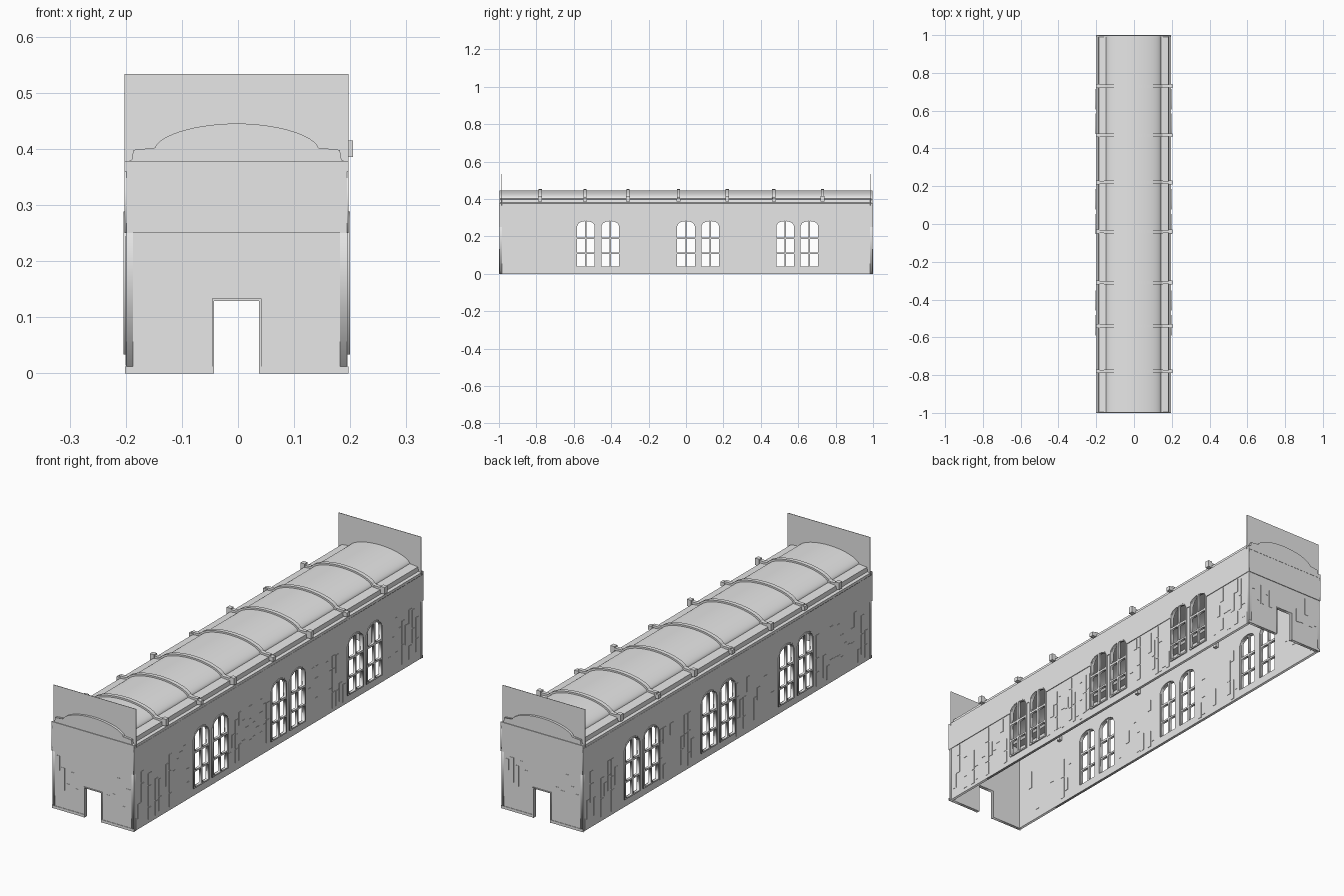
import bpy, bmesh, math, random
from mathutils import Matrix, Vector

random.seed(4)
cube = bpy.data.objects.get("Cube")
if cube:
    bpy.data.objects.remove(cube, do_unlink=True)

grey = bpy.data.materials.new("stone_grey")
grey.use_nodes = True
grey.diffuse_color = (0.8, 0.8, 0.8, 1)
grey.node_tree.nodes["Principled BSDF"].inputs["Base Color"].default_value = (0.8, 0.8, 0.8, 1)

CX = -0.0025          # centre line of the hall
HW = 0.1995           # half width
PAIRS = (-0.47, 0.065, 0.595)
WINDOWS = [p + s * 0.065 for p in PAIRS for s in (-1, 1)]
RIBS = (-0.78, -0.54, -0.31, -0.04, 0.22, 0.47, 0.73)

# Map flat (u, v) outlines on to the long sides and on to the ends
SIDE = Matrix(((0, 0, 1, 0), (1, 0, 0, 0), (0, 1, 0, 0), (0, 0, 0, 1)))
END = Matrix.Rotation(math.pi / 2, 4, 'X')


def add(name, mesh):
    ob = bpy.data.objects.new(name, mesh)
    bpy.context.scene.collection.objects.link(ob)
    mesh.materials.clear()
    mesh.materials.append(grey)
    return ob


def panel(name, loops, basis, offset, thick):
    """Flat plate with holes: the first loop is the edge, the others are openings."""
    cu = bpy.data.curves.new(name, 'CURVE')
    cu.dimensions, cu.fill_mode, cu.extrude = '2D', 'BOTH', thick / 2
    for pts in loops:
        sp = cu.splines.new('POLY')
        sp.points.add(len(pts) - 1)
        for p, (u, v) in zip(sp.points, pts):
            p.co = (u, v, 0, 1)
        sp.use_cyclic_u = True
    tmp = bpy.data.objects.new(name + "_outline", cu)
    bpy.context.scene.collection.objects.link(tmp)
    dg = bpy.context.evaluated_depsgraph_get()
    mesh = bpy.data.meshes.new_from_object(tmp.evaluated_get(dg))
    bpy.data.objects.remove(tmp, do_unlink=True)
    mesh.transform(Matrix.Translation(offset) @ basis)
    return add(name, mesh)


def boxes(name, items):
    """Several boxes, each given as centre and size, in one object."""
    bm = bmesh.new()
    for c, s in items:
        bmesh.ops.create_cube(bm, size=1, matrix=Matrix.Translation(c) @ Matrix.Diagonal((*s, 1)))
    mesh = bpy.data.meshes.new(name)
    bm.to_mesh(mesh)
    bm.free()
    return add(name, mesh)


def smooth(ob):
    bpy.ops.object.select_all(action='DESELECT')
    ob.select_set(True)
    bpy.context.view_layer.objects.active = ob
    bpy.ops.object.shade_smooth_by_angle(angle=math.radians(25))


def rect(u0, u1, v0, v1):
    return [(u0, v0), (u1, v0), (u1, v1), (u0, v1)]


def arched(c, u0, u1, base, half, grow=0):
    """Outline with a straight foot and a part of a rounded head."""
    pts = [(c + u0, base), (c + u1, base)]
    for i in range(9):
        u = u1 + (u0 - u1) * i / 8
        pts.append((c + u, 0.25 + (0.035 + grow) * math.sqrt(max(0, 1 - (u / half) ** 2))))
    return pts


# Long walls, window frames and string courses
for s, tag in ((1, "left"), (-1, "right")):
    x = CX + s * (HW - 0.009)
    holes = [arched(c, -0.05, 0.05, 0.035, 0.05) for c in WINDOWS]
    panel(tag + "_wall", [rect(-0.997, 0.997, 0, 0.372)] + holes, SIDE, (x, 0, 0), 0.012)
    above = [(-0.999, 0.25)]
    for c in WINDOWS:
        above += reversed(arched(c, -0.054, 0.054, 0.25, 0.054, 0.004)[2:])
    above += [(0.999, 0.25), (0.999, 0.365), (-0.999, 0.365)]
    panel(tag + "_upper_band", [above], SIDE, (CX + s * (HW - 0.0015), 0, 0), 0.003)
    for n, c in enumerate(WINDOWS):
        panes = []
        for a, b in ((-0.047, -0.004), (0.004, 0.047)):
            panes += [rect(c + a, c + b, 0.039, 0.105), rect(c + a, c + b, 0.113, 0.185),
                      arched(c, a, b, 0.195, 0.051, -0.004)]
        panel(f"{tag}_window_{n + 1}", [arched(c, -0.054, 0.054, 0.033, 0.054, 0.003)] + panes,
              SIDE, (CX + s * (HW - 0.003), 0, 0), 0.011)

# Roof section
ARC = [(0.145 * math.cos(a), 0.402 + 0.043 * math.sin(a) ** 1.2)
       for a in (math.pi * i / 28 for i in range(29)) if 0 < a < math.pi]


def roof_line(d):
    eave = [(HW - 0.001, 0.362), (HW - 0.001, 0.376), (0.187, 0.38), (0.184, 0.398), (0.145, 0.402)]
    return ([(u - d * (u > 0.15), v - d) for u, v in eave] + [(u, v - d) for u, v in ARC]
            + [(-u + d * (u > 0.15), v - d) for u, v in reversed(eave)])


outer, inner = roof_line(0), roof_line(0.008)
smooth(panel("vaulted_roof", [outer + inner[::-1]], END, (CX, 0, 0), 1.99))

# End walls with doorway, upper band, cornice, gable and tall screen
for s, tag in ((-1, "front"), (1, "back")):
    w = HW - 0.002
    wall = [(-w, 0), (-0.04, 0), (-0.04, 0.13), (0.04, 0.13), (0.04, 0), (w, 0), (w, 0.37), (-w, 0.37)]
    panel(tag + "_wall", [wall], END, (CX, s * 0.99, 0), 0.012)
    frame = [(-0.044, 0), (-0.04, 0), (-0.04, 0.129), (0.04, 0.129), (0.04, 0), (0.044, 0),
             (0.044, 0.133), (-0.044, 0.133)]
    panel(tag + "_door_frame", [frame], END, (CX, s * 0.992, 0), 0.016)
    panel(tag + "_gable", [outer], END, (CX, s * 0.994, 0), 0.006)
    panel(tag + "_screen", [rect(-HW, HW, 0.365, 0.533)], END, (CX, s * 0.985, 0), 0.002)
    bands = [((CX, s * 0.997, 0.31), (2 * HW, 0.004, 0.1)),
             ((CX, s * 0.9965, 0.255), (2 * HW, 0.005, 0.01)),
             ((CX, s * 0.998, 0.369), (2 * HW, 0.004, 0.018))]
    for side in (-1, 1):
        bands.append(((CX + side * 0.1215, s * 0.9965, 0.006), (0.155, 0.003, 0.012)))
    boxes(tag + "_bands", bands)

# Roof ribs with their eave brackets
top = [(0.152, 0.402)] + ARC + [(-0.152, 0.402)]
rib = [(u * 1.03, v + 0.007) for u, v in top] + [(u, v - 0.002) for u, v in reversed(top)]
brackets = []
for n, y in enumerate(RIBS):
    smooth(panel(f"roof_rib_{n + 1}", [rib], END, (CX, y, 0), 0.018))
    for s in (-1, 1):
        brackets.append((Vector((CX + s * 0.17, y, 0.404)), (0.04, 0.016, 0.01)))
        tall = 0.03 if n % 2 == 0 else 0.018
        reach = 0.205 if s > 0 else 0.202
        brackets.append((Vector((s * (reach - 0.01), y, 0.385 + tall / 2)), (0.02, 0.02, tall)))
boxes("eave_brackets", brackets)

# Thin upright facing stones on both faces of the long walls
stones = []
for s in (-1, 1):
    for x, keep in ((HW - 0.0025, 0.55), (HW - 0.0155, 0.25)):
        y = -0.96
        while y < 0.97:
            z = random.uniform(0.01, 0.05)
            while z < 0.2:
                h = random.uniform(0.05, 0.1)
                clear = all(abs(y - c) > 0.069 for c in WINDOWS)
                if clear and random.random() < keep:
                    h = min(h, 0.245 - z)
                    stones.append(((CX + s * x, y, z + h / 2), (0.002, 0.02, h)))
                z += h + 0.005
            y += 0.024
boxes("side_facing_stones", stones)

# Facing stones on the ends
stones = []
for s in (-1, 1):
    for side in (-1, 1):
        for k in range(5):
            h = random.uniform(0.04, 0.11)
            z = random.uniform(0.03, 0.24 - h)
            stones.append(((CX + side * (0.075 + 0.024 * k), s * 0.9965, z + h / 2), (0.018, 0.002, h)))
boxes("end_facing_stones", stones)

# Small wall lamps inside
lamps = []
for s in (-1, 1):
    for y in (-0.71, -0.19, 0.33, 0.85):
        lamps.append(((CX + s * 0.178, y, 0.32), (0.016, 0.018, 0.025)))
        lamps.append(((CX + s * 0.182, y, 0.345), (0.004, 0.004, 0.03)))
boxes("wall_lamps", lamps)
